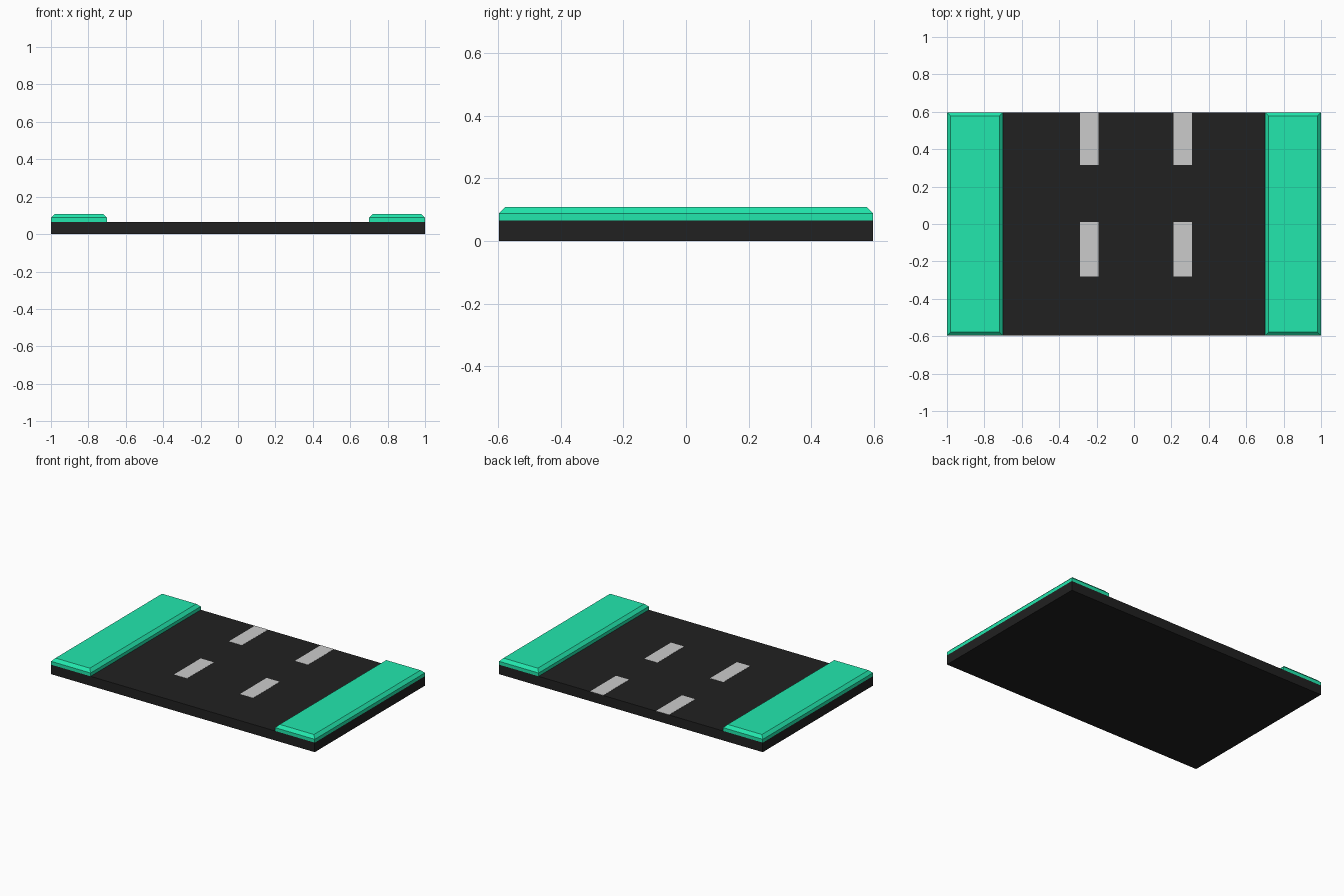
import bpy, bmesh

if "Cube" in bpy.data.objects:
    bpy.data.objects.remove(bpy.data.objects["Cube"])

HALF_Y = 0.597
ROAD_TOP = 0.065


def material(name, rgb):
    m = bpy.data.materials.new(name)
    m.diffuse_color = (*rgb, 1)
    m.use_nodes = True
    m.node_tree.nodes["Principled BSDF"].inputs["Base Color"].default_value = m.diffuse_color
    return m


def box(name, lo, hi, mat=None, chamfer=0.0):
    """Axis-aligned box from corner lo to corner hi, optionally chamfered round its top."""
    bm = bmesh.new()
    bmesh.ops.create_cube(bm, size=1)
    for v in bm.verts:
        v.co = [hi[i] if v.co[i] > 0 else lo[i] for i in range(3)]
    if chamfer:
        top = [e for e in bm.edges if all(v.co.z > hi[2] - 1e-5 for v in e.verts)]
        bmesh.ops.bevel(bm, geom=top, offset=chamfer, segments=1, affect='EDGES')
    mesh = bpy.data.meshes.new(name)
    bm.to_mesh(mesh)
    bm.free()
    obj = bpy.data.objects.new(name, mesh)
    bpy.context.collection.objects.link(obj)
    if mat:
        mesh.materials.append(mat)
    return obj


asphalt = material("asphalt", (0.015, 0.015, 0.015))
grass = material("grass", (0.016, 0.8, 0.42))

# Road slab
box("road_slab", (-1, -HALF_Y, 0), (1, HALF_Y, ROAD_TOP), asphalt)

# Raised grass verges with chamfered tops
for side, x in (("left", -1.0), ("right", 0.7)):
    box(f"{side}_verge", (x, -HALF_Y, ROAD_TOP), (x + 0.3, HALF_Y, 0.108), grass, 0.02)

# Painted lane dashes: two lanes, two dashes each
for lane, x in (("left", -0.29), ("right", 0.21)):
    for place, y0, y1 in (("front", -0.28, 0.01), ("back", 0.315, HALF_Y)):
        box(f"{lane}_{place}_dash", (x, y0, ROAD_TOP - 0.002), (x + 0.1, y1, ROAD_TOP + 0.001))
